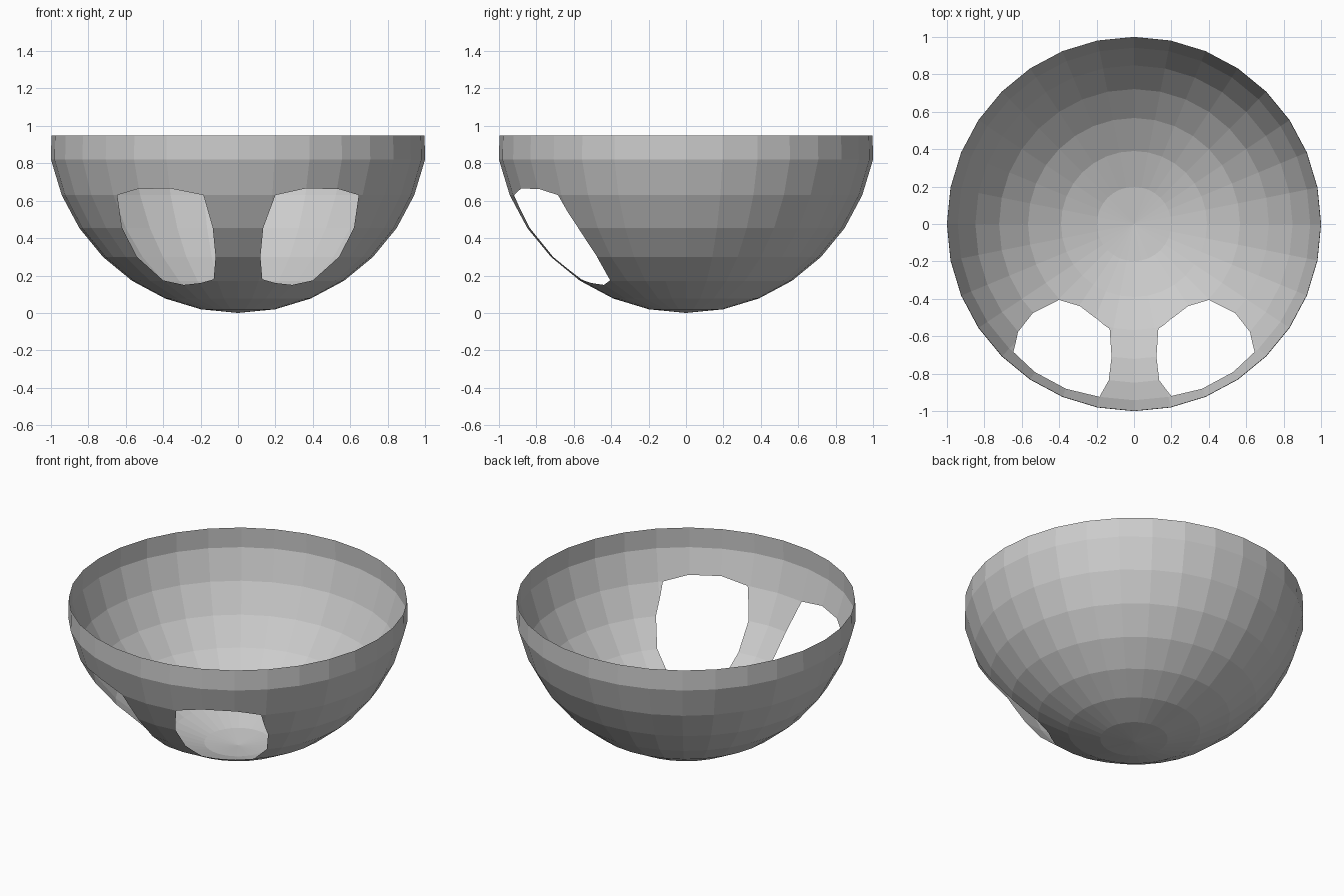
import bpy, bmesh
from mathutils import Vector, Matrix

if "Cube" in bpy.data.objects:
    bpy.data.objects.remove(bpy.data.objects["Cube"])

R, RIM_Z, RIM_R = 1.02, 0.95, 0.997

# Eye outline seen from the front (x, z), clockwise, without the inner top corner
EYE = [(0.36, 0.665), (0.535, 0.663), (0.645, 0.63), (0.62, 0.455),
       (0.54, 0.30), (0.40, 0.174), (0.29, 0.15), (0.20, 0.16), (0.13, 0.18),
       (0.12, 0.30), (0.135, 0.455)]


def cut_window(bm, outline):
    """Remove the front surface lying inside a convex outline."""
    centre = sum((Vector((x, 0, z)) for x, z in outline), Vector()) / len(outline)
    inside = [f for f in bm.faces if f.calc_center_median().y < 0]
    for a, b in zip(outline, outline[1:] + outline[:1]):
        p = Vector((a[0], 0, a[1]))
        n = Vector((b[1] - a[1], 0, a[0] - b[0])).normalized()
        if n.dot(centre - p) < 0:
            n.negate()
        geom = set(inside)
        for f in inside:
            geom.update(f.edges)
            geom.update(f.verts)
        res = bmesh.ops.bisect_plane(bm, geom=list(geom), dist=1e-5,
                                     plane_co=p, plane_no=n)
        faces = {g for g in res["geom"] if isinstance(g, bmesh.types.BMFace)}
        inside = [f for f in faces if n.dot(f.calc_center_median() - p) > 0]
    bmesh.ops.delete(bm, geom=inside, context='FACES')


# Open half shell of a faceted sphere
bm = bmesh.new()
bmesh.ops.create_uvsphere(bm, u_segments=32, v_segments=16, radius=R,
                          matrix=Matrix.Translation((0, 0, R)))
bmesh.ops.delete(bm, geom=[v for v in bm.verts if v.co.z > R + 0.01], context='VERTS')

# Lower the equator to form a nearly upright rim
for v in bm.verts:
    if v.co.z > R - 0.01:
        v.co = Vector((v.co.x * RIM_R / R, v.co.y * RIM_R / R, RIM_Z))

# Two eye openings
cut_window(bm, EYE + [(0.20, 0.63)])
cut_window(bm, [(-x, z) for x, z in EYE + [(0.185, 0.63)]])

mesh = bpy.data.meshes.new("mask_shell")
bm.to_mesh(mesh)
bm.free()
shell = bpy.data.objects.new("mask_shell", mesh)
bpy.context.collection.objects.link(shell)
